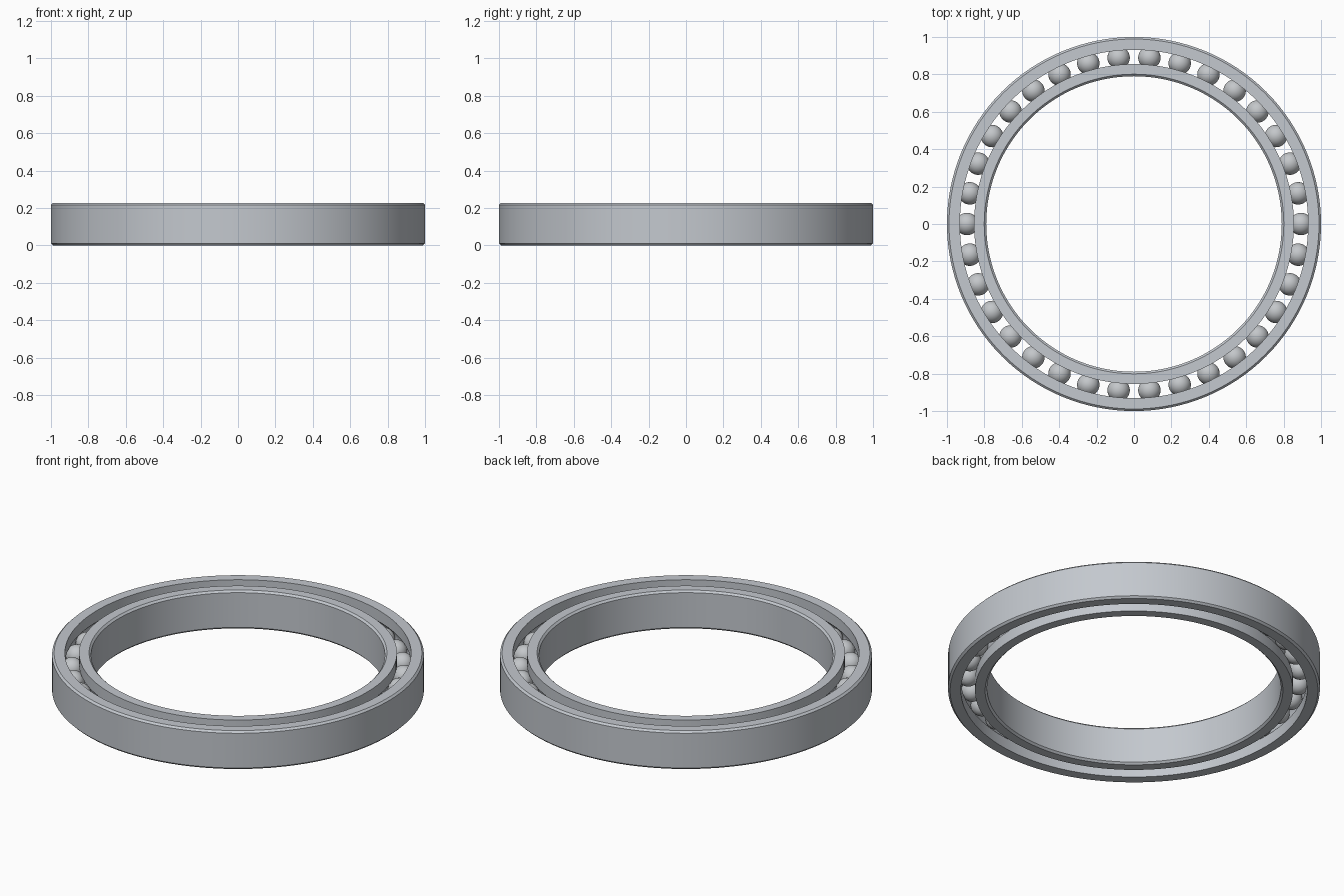
import bpy
import bmesh
from math import sin, cos, pi, sqrt, asin

cube = bpy.data.objects.get("Cube")
if cube:
    bpy.data.objects.remove(cube, do_unlink=True)

HEIGHT = 0.228
MID = HEIGHT / 2
PITCH = 0.893          # radius of the circle of ball centres
LAND = 0.038           # distance from ball circle to each race land
GROOVE = 0.061         # groove radius
BALL = 0.06
BALLS = 34
SEGMENTS = 128
CHAMFER = 0.011


def material(name, rgb):
    mat = bpy.data.materials.new(name)
    mat.use_nodes = True
    mat.diffuse_color = (*rgb, 1)
    mat.node_tree.nodes["Principled BSDF"].inputs["Base Color"].default_value = (*rgb, 1)
    return mat


steel = material("brushed steel", (0.55, 0.58, 0.62))
ball_steel = material("ball steel", (0.55, 0.57, 0.59))


def finish(bm, name, mat):
    bmesh.ops.recalc_face_normals(bm, faces=bm.faces)
    mesh = bpy.data.meshes.new(name)
    bm.to_mesh(mesh)
    bm.free()
    mesh.materials.append(mat)
    obj = bpy.data.objects.new(name, mesh)
    bpy.context.collection.objects.link(obj)
    bpy.ops.object.select_all(action="DESELECT")
    obj.select_set(True)
    bpy.context.view_layer.objects.active = obj
    bpy.ops.object.shade_smooth_by_angle(angle=pi / 7)
    return obj


def race(name, wall, side):
    """Lathe a chamfered ring whose raceway faces the ball circle."""
    land = PITCH + side * LAND
    inset = wall - side * CHAMFER
    profile = [(land, 0), (inset, 0), (wall, CHAMFER),
               (wall, HEIGHT - CHAMFER), (inset, HEIGHT), (land, HEIGHT)]
    # Groove arc from the upper lip to the lower lip
    reach = asin(sqrt(GROOVE ** 2 - LAND ** 2) / GROOVE)
    for i in range(13):
        a = reach * (1 - i / 6)
        profile.append((PITCH + side * GROOVE * cos(a), MID + GROOVE * sin(a)))

    bm = bmesh.new()
    rings = []
    for s in range(SEGMENTS):
        t = 2 * pi * s / SEGMENTS
        rings.append([bm.verts.new((r * cos(t), r * sin(t), z)) for r, z in profile])
    n = len(profile)
    for s in range(SEGMENTS):
        a, b = rings[s], rings[(s + 1) % SEGMENTS]
        for i in range(n):
            j = (i + 1) % n
            bm.faces.new((a[i], b[i], b[j], a[j]))
    return finish(bm, name, mat=steel)


race("outer_race", 1.0, 1)
race("inner_race", 0.79, -1)

# Balls share one mesh, evenly spaced round the raceway
bm = bmesh.new()
bmesh.ops.create_uvsphere(bm, u_segments=32, v_segments=20, radius=BALL)
first = finish(bm, "ball_1", ball_steel)
for k in range(BALLS):
    ball = first
    if k:
        ball = bpy.data.objects.new(f"ball_{k + 1}", first.data)
        bpy.context.collection.objects.link(ball)
    t = 2 * pi * k / BALLS
    ball.location = (PITCH * cos(t), PITCH * sin(t), MID)
    ball.rotation_euler.z = t
